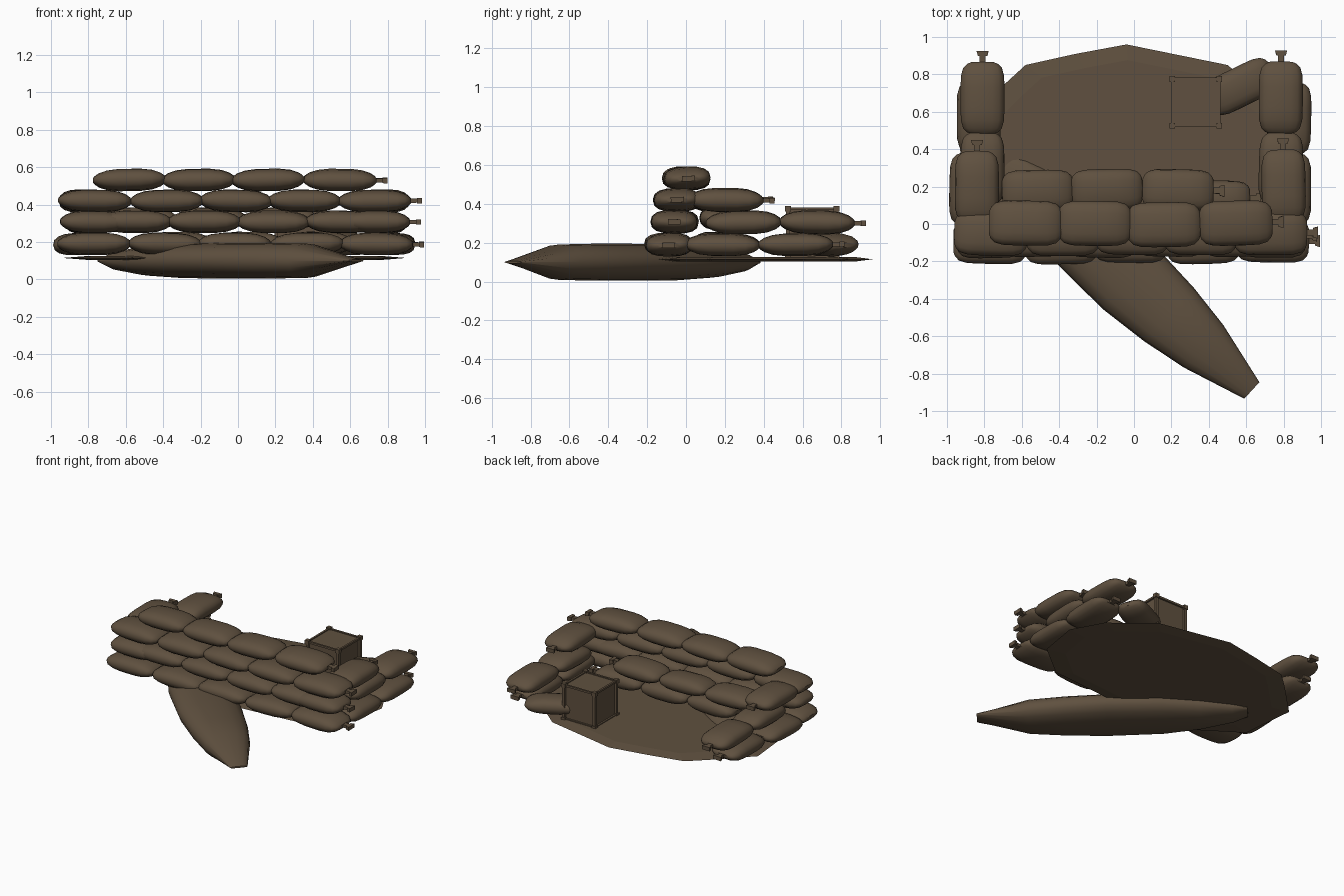
import bpy, bmesh, math, random
from mathutils import Matrix, Vector

if "Cube" in bpy.data.objects:
    bpy.data.objects.remove(bpy.data.objects["Cube"])

random.seed(4)
brown = bpy.data.materials.new("earth_brown")
brown.diffuse_color = (0.115, 0.081, 0.050, 1)
brown.use_nodes = True
brown.node_tree.nodes["Principled BSDF"].inputs["Base Color"].default_value = brown.diffuse_color


def finish(name, bm, smooth=None):
    bmesh.ops.recalc_face_normals(bm, faces=bm.faces)
    me = bpy.data.meshes.new(name)
    bm.to_mesh(me)
    bm.free()
    me.materials.append(brown)
    ob = bpy.data.objects.new(name, me)
    bpy.context.collection.objects.link(ob)
    if smooth:
        bpy.ops.object.select_all(action='DESELECT')
        ob.select_set(True)
        bpy.context.view_layer.objects.active = ob
        bpy.ops.object.shade_smooth_by_angle(angle=math.radians(smooth))
    return ob


def loft(bm, sections, sides, power):
    """Superellipse rings along x; each section is (x, half width, half height)."""
    rings = []
    for x, w, h in sections:
        ring = []
        for i in range(sides):
            a = 2 * math.pi * i / sides
            c, s = math.cos(a), math.sin(a)
            ring.append(bm.verts.new((x, w * math.copysign(abs(c) ** power, c),
                                      h * math.copysign(abs(s) ** power, s))))
        rings.append(ring)
    for r, q in zip(rings, rings[1:]):
        for i in range(sides):
            j = (i + 1) % sides
            bm.faces.new((r[i], r[j], q[j], q[i]))
    bm.faces.new(rings[0][::-1])
    bm.faces.new(rings[-1])


def box(bm, x, y, z, sx, sy, sz):
    m = Matrix.Translation((x, y, z)) @ Matrix.Diagonal((sx, sy, sz, 1))
    return bmesh.ops.create_cube(bm, size=1, matrix=m)['verts']


# Half of the bag outline: position, width and height factors
HALF = [(1.0, .50, .20), (.95, .70, .38), (.84, .88, .62), (.62, .98, .86), (.3, 1, .98)]
OUTLINE = [(-t, w, h) for t, w, h in HALF] + [(t, w, h) for t, w, h in reversed(HALF)]


def bag(name, x, y, z, angle=0, length=.385, width=.24, height=.122):
    bm = bmesh.new()
    loft(bm, [(t * length / 2, w * width / 2, h * height / 2) for t, w, h in OUTLINE], 16, .8)
    # Tied neck with flared end
    e = length / 2
    box(bm, e + .015, 0, 0, .04, .032, .022)
    flare = box(bm, e + .046, 0, 0, .026, .05, .028)
    for v in flare:
        if v.co.x > e + .046:
            v.co.y *= 1.3
    ob = finish(name, bm, 40)
    ob.location = (x, y + random.uniform(-.006, .006), z)
    ob.rotation_euler = (random.uniform(-.06, .06), random.uniform(-.02, .02),
                         angle + random.uniform(-.03, .03))


# Front wall courses: height, y, bag centres
front = [(.190, -.09, (-.77, -.39, -.02, .37, .74)),
         (.308, -.06, (-.77, -.55, -.18, .19, .555, .74)),
         (.420, -.045, (-.765, -.38, -.01, .355, .73)),
         (.532, 0, (-.58, -.21, .16, .545))]
for row, (z, y, xs) in enumerate(front):
    for i, x in enumerate(xs):
        end_bag = row == 1 and i in (0, 5)
        bag("front_bag", x, y, z, length=.36 if end_bag else .39)

# Inner backing courses
for x in (-.515, -.145, .235):
    bag("inner_bag", x, .185, .325, length=.38, width=.22)
for x in (-.33, .05, .43):
    bag("inner_lower_bag", x, .14, .195, length=.38, width=.19)

# Side walls: height, distance from centre, y centres
sides = [(.190, .83, (.19, .57)), (.305, .785, (.30, .67)), (.420, .80, (.20,))]
for s in (-1, 1):
    for row, (z, x, ys) in enumerate(sides):
        for i, y in enumerate(ys):
            if s < 0 and row == 0:
                x_pos = -.87 if i == 0 else -.83
            elif s < 0:
                x_pos = -.84 if row == 2 else -.81
            else:
                x_pos = x
            bag("side_bag", x_pos, y, z, math.pi / 2,
                width=.235, height=.125 if row else .118)

# Loose bag behind the crate
bag("loose_bag", .57, .735, .19, math.radians(205), length=.38, width=.21)

# Thin ground slab with bevelled rim
rim = [(-.04, .96), (-.31, .91), (-.58, .85), (-.70, .74), (-.94, .50), (-.90, .10),
       (-.60, -.10), (0, -.15), (.60, -.10), (.85, .10), (.90, .40), (.78, .62), (.50, .85)]
bm = bmesh.new()
c = Vector((0, .4))
loops = []
for k, z in ((.85, .104), (1, .115), (.85, .126)):
    loops.append([bm.verts.new((c.x + (x - c.x) * k, c.y + (y - c.y) * k, z)) for x, y in rim])
n = len(rim)
for a, b in zip(loops, loops[1:]):
    for i in range(n):
        bm.faces.new((a[i], a[(i + 1) % n], b[(i + 1) % n], b[i]))
bm.faces.new(loops[0][::-1])
bm.faces.new(loops[2])
finish("ground_slab", bm)

# Long tapered mound running diagonally under the wall
bm = bmesh.new()
loft(bm, [(-1.82, .06, .012), (-1.72, .10, .05), (-1.5, .16, .08), (-1.25, .205, .093),
          (-.88, .218, .095), (-.60, .195, .095), (-.35, .155, .091), (0, .06, .006)], 16, .9)
mound = finish("mound", bm, 40)
mound.location = (.63, -.89, .10)
mound.rotation_euler.z = math.atan2(-.676, .737)

# Crate: inner panels, edge rails, corner posts and caps
bm = bmesh.new()
cx, cy, r, lo, hi = .33, .65, .125, .12, .375
box(bm, cx, cy, (lo + hi) / 2, 2 * r - .012, 2 * r - .012, hi - lo)
for sx in (-1, 1):
    for sy in (-1, 1):
        box(bm, cx + sx * r, cy + sy * r, (lo + hi) / 2, .02, .02, hi - lo)
        for z in (lo + .005, hi):
            box(bm, cx + sx * r, cy + sy * r, z, .03, .03, .03)
    for z in (lo + .005, hi):
        box(bm, cx + sx * r, cy, z, .014, 2 * r, .014)
        box(bm, cx, cy + sx * r, z, 2 * r, .014, .014)
finish("crate", bm)
